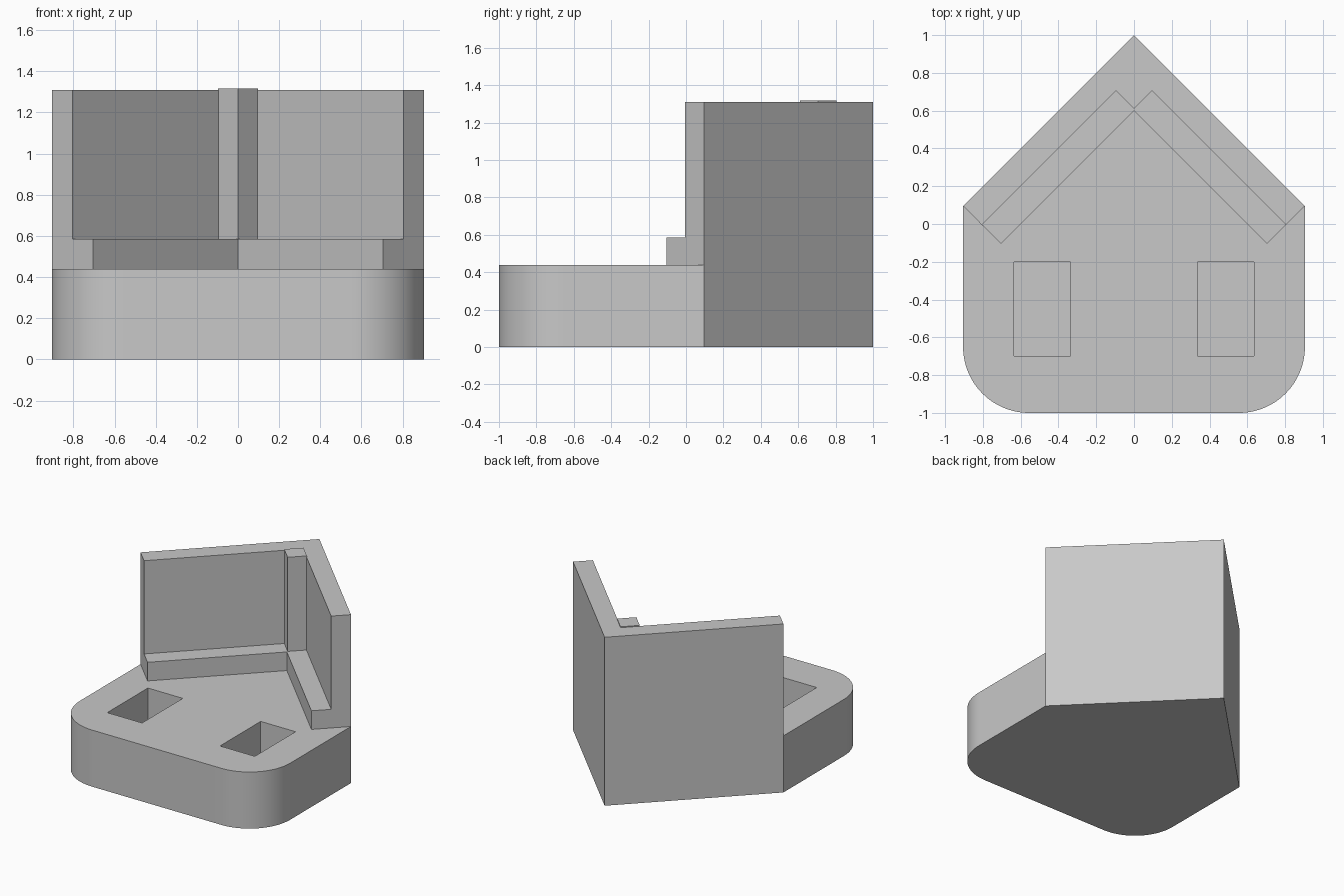
import bpy
import bmesh
from math import cos, sin, pi

if "Cube" in bpy.data.objects:
    bpy.data.objects.remove(bpy.data.objects["Cube"], do_unlink=True)

GREY = (0.58, 0.58, 0.58, 1)
grey = bpy.data.materials.new("plain grey")
grey.use_nodes = True
grey.diffuse_color = GREY
grey.node_tree.nodes["Principled BSDF"].inputs["Base Color"].default_value = GREY

HALF_WIDTH = 0.905
BASE_TOP, LEDGE_TOP, WALL_TOP, POST_TOP = 0.44, 0.585, 1.31, 1.317
POCKET_FLOOR = 0.1
STEP = 0.1          # how far each chevron layer moves in from the back faces


def prism(name, outline, bottom, top):
    """Extrude a flat outline from bottom to top."""
    bm = bmesh.new()
    face = bm.faces.new([bm.verts.new((x, y, bottom)) for x, y in outline])
    new = bmesh.ops.extrude_face_region(bm, geom=[face])["geom"]
    verts = [v for v in new if isinstance(v, bmesh.types.BMVert)]
    bmesh.ops.translate(bm, verts=verts, vec=(0, 0, top - bottom))
    bmesh.ops.recalc_face_normals(bm, faces=bm.faces)
    mesh = bpy.data.meshes.new(name)
    bm.to_mesh(mesh)
    bm.free()
    mesh.materials.append(grey)
    obj = bpy.data.objects.new(name, mesh)
    bpy.context.collection.objects.link(obj)
    return obj


def vee(layer):
    """Three points of the 90 degree corner, moved in by some layers."""
    x = HALF_WIDTH - layer * STEP
    apex = 1 - 2 * layer * STEP
    return [(x, apex - x), (0, apex), (-x, apex - x)]


def chevron(name, outer, bottom, top):
    return prism(name, vee(outer) + vee(outer + 1)[::-1], bottom, top)


# Base with two rounded front corners and a notch that takes the wall
RADIUS = 0.35
cx, cy = HALF_WIDTH - RADIUS, RADIUS - 1
arc = [(cx + RADIUS * cos(a), cy - RADIUS * sin(a))
       for a in (i * pi / 48 for i in range(25))]
left = [vee(0)[0]] + arc
right = [(-x, y) for x, y in reversed(left)]
base = prism("base", left + right + vee(1)[::-1], 0, BASE_TOP)

# Two rectangular pockets sunk into the base
bpy.context.view_layer.objects.active = base
for side in (-1, 1):
    xs = (side * 0.335, side * 0.635)
    rect = [(xs[0], -0.7), (xs[1], -0.7), (xs[1], -0.2), (xs[0], -0.2)]
    cutter = prism("pocket_cutter", rect, POCKET_FLOOR, BASE_TOP + 0.2)
    cutter.hide_render = True
    cut = base.modifiers.new("pocket", "BOOLEAN")
    cut.operation, cut.solver, cut.object = "DIFFERENCE", "EXACT", cutter
    bpy.ops.object.modifier_apply(modifier=cut.name)
    bpy.data.objects.remove(cutter, do_unlink=True)

# Corner wall, ledge at its foot and square post in the corner
chevron("corner_wall", 0, 0, WALL_TOP)
chevron("ledge", 1, BASE_TOP, LEDGE_TOP)
post = [(0, 0.805), (0.097, 0.707), (0, 0.61), (-0.097, 0.707)]
prism("corner_post", post, LEDGE_TOP, POST_TOP)

# Smooth the rounded corners, keep the rest sharp
bpy.ops.object.select_all(action="DESELECT")
base.select_set(True)
bpy.context.view_layer.objects.active = base
bpy.ops.object.shade_smooth_by_angle(angle=pi / 6)
